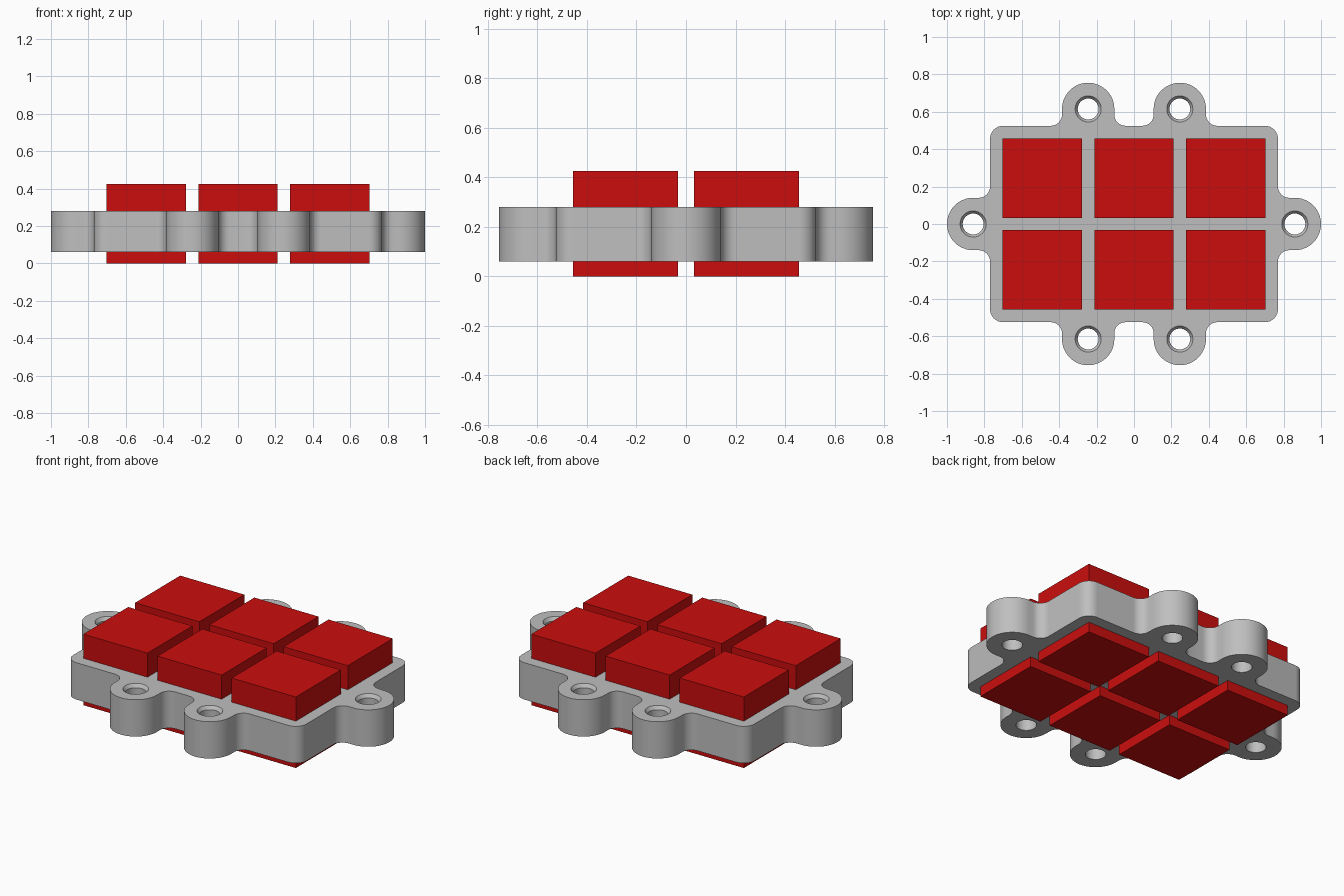
import bpy, bmesh
from math import sin, cos, pi, radians

old = bpy.data.objects.get("Cube")
if old:
    bpy.data.objects.remove(old, do_unlink=True)


def material(name, rgb):
    m = bpy.data.materials.new(name)
    m.use_nodes = True
    m.diffuse_color = (*rgb, 1)
    m.node_tree.nodes["Principled BSDF"].inputs["Base Color"].default_value = (*rgb, 1)
    return m


def add_object(name, bm, mat):
    bmesh.ops.recalc_face_normals(bm, faces=bm.faces)
    me = bpy.data.meshes.new(name)
    bm.to_mesh(me)
    bm.free()
    me.materials.append(mat)
    ob = bpy.data.objects.new(name, me)
    bpy.context.collection.objects.link(ob)
    return ob


def arc(cx, cy, r, start, end, steps):
    angles = [radians(start + (end - start) * i / steps) for i in range(steps + 1)]
    return [(cx + r * cos(a), cy + r * sin(a)) for a in angles]


grey = material("plate grey", (0.52, 0.52, 0.52))
red = material("block red", (0.6, 0.004, 0.004))

BOTTOM, TOP = 0.06, 0.28
LUG_R, FILLET = 0.14, 0.06
LUGS = [(0.86, 0), (-0.86, 0)] + [(x, y) for x in (-0.245, 0.245) for y in (-0.615, 0.615)]

# Plate outline: one quarter, then mirrored across both axes
quarter = (arc(0.86, 0, LUG_R, 0, 90, 12)
           + arc(0.83, 0.20, FILLET, -90, -180, 8)
           + arc(0.70, 0.455, 0.07, 0, 90, 8)
           + arc(0.445, 0.585, FILLET, -90, -180, 8)
           + arc(0.245, 0.615, LUG_R, 0, 180, 24)
           + arc(0.045, 0.585, FILLET, 0, -90, 8))
half = quarter + [(-x, y) for x, y in reversed(quarter)][:-1]
outline = half + [(-1, 0)] + [(x, -y) for x, y in reversed(half)][:-1]

bm = bmesh.new()
base = bm.faces.new([bm.verts.new((x, y, BOTTOM)) for x, y in outline])
side = bmesh.ops.extrude_face_region(bm, geom=[base])
bmesh.ops.translate(bm, vec=(0, 0, TOP - BOTTOM),
                    verts=[v for v in side["geom"] if isinstance(v, bmesh.types.BMVert)])
bmesh.ops.remove_doubles(bm, verts=bm.verts, dist=0.0001)
plate = add_object("mounting_plate", bm, grey)

# Screw holes with a countersunk rim
bm = bmesh.new()
for x, y in LUGS:
    rings = []
    for r, z in ((0.056, 0.0), (0.056, TOP - 0.02), (0.07, TOP), (0.07, TOP + 0.05)):
        rings.append([bm.verts.new((px, py, z)) for px, py in arc(x, y, r, 0, 360, 32)[:-1]])
    for low, high in zip(rings, rings[1:]):
        for i in range(32):
            j = (i + 1) % 32
            bm.faces.new((low[i], low[j], high[j], high[i]))
    bm.faces.new(rings[0])
    bm.faces.new(rings[-1])
cutter = add_object("hole_cutter", bm, grey)
cutter.hide_render = True

bpy.ops.object.select_all(action="DESELECT")
bpy.context.view_layer.objects.active = plate
plate.select_set(True)
cut = plate.modifiers.new("holes", "BOOLEAN")
cut.operation, cut.solver, cut.object = "DIFFERENCE", "EXACT", cutter
bpy.ops.object.modifier_apply(modifier=cut.name)
bpy.data.objects.remove(cutter, do_unlink=True)
bpy.ops.object.shade_smooth_by_angle(angle=radians(30))

# Red blocks passing through the plate in a three by two grid
for row, y in (("front", -0.245), ("back", 0.245)):
    for column, x in (("right", -0.49), ("middle", 0), ("left", 0.49)):
        bm = bmesh.new()
        bmesh.ops.create_cube(bm, size=1)
        bmesh.ops.scale(bm, vec=(0.424, 0.424, 0.424), verts=bm.verts)
        bmesh.ops.translate(bm, vec=(x, y, 0.212), verts=bm.verts)
        add_object(f"{row}_{column}_block", bm, red)
